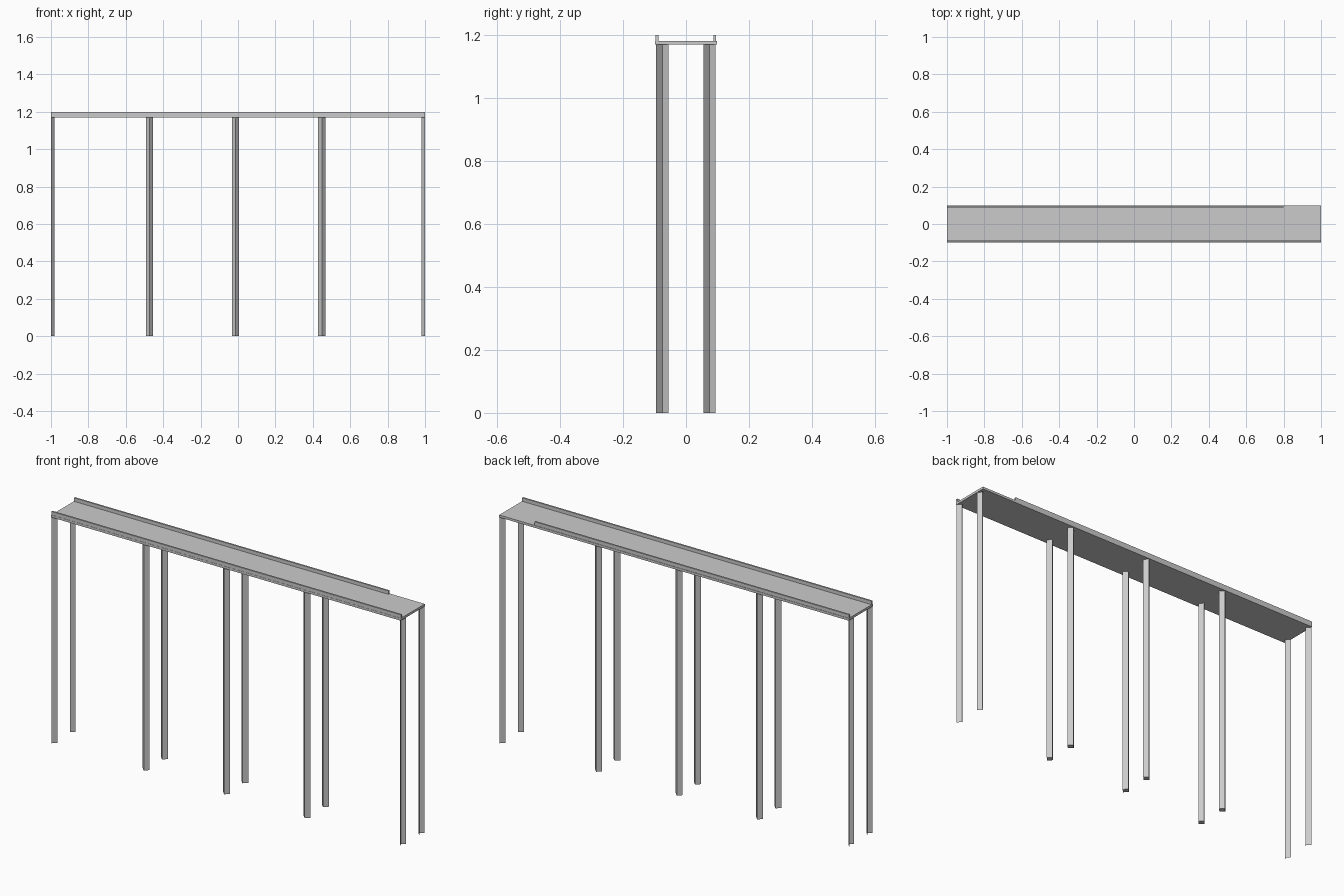
import bpy
import bmesh

if "Cube" in bpy.data.objects:
    bpy.data.objects.remove(bpy.data.objects["Cube"])

DECK_BOTTOM, DECK_TOP, RAIL_TOP = 1.17, 1.182, 1.2
LEG_R = 0.0195


def finish(name, bm):
    mesh = bpy.data.meshes.new(name)
    bm.to_mesh(mesh)
    bm.free()
    bpy.context.collection.objects.link(bpy.data.objects.new(name, mesh))


def box(name, x0, x1, y0, y1, z0, z1):
    bm = bmesh.new()
    bmesh.ops.create_cube(bm, size=1)
    for v in bm.verts:
        v.co = ((x0 + x1) / 2 + v.co.x * (x1 - x0),
                (y0 + y1) / 2 + v.co.y * (y1 - y0),
                (z0 + z1) / 2 + v.co.z * (z1 - z0))
    finish(name, bm)


def extruded_leg(name, outline, closed):
    """Vertical leg from a plan outline; open outlines give a folded sheet."""
    bm = bmesh.new()
    low = [bm.verts.new((x, y, 0)) for x, y in outline]
    high = [bm.verts.new((x, y, DECK_BOTTOM)) for x, y in outline]
    n = len(outline)
    for i in range(n if closed else n - 1):
        j = (i + 1) % n
        bm.faces.new((low[i], low[j], high[j], high[i]))
    if closed:
        bm.faces.new(low[::-1])
        bm.faces.new(high)
    finish(name, bm)


# Walkway deck and edge rails (the back rail stops short)
box("deck", -1, 1, -0.098, 0.098, DECK_BOTTOM, DECK_TOP)
box("front_rail", -1, 1, -0.097, -0.088, DECK_TOP, RAIL_TOP)
box("back_rail", -1, 0.8, 0.087, 0.096, DECK_TOP, RAIL_TOP)

for row, y in (("front", -0.075), ("back", 0.0745)):
    # Diamond-section inner legs
    for i, x in enumerate((-0.473, -0.013, 0.448)):
        extruded_leg(f"{row}_inner_leg_{i + 1}",
                     [(x + LEG_R, y), (x, y + LEG_R), (x - LEG_R, y), (x, y - LEG_R)], True)
    # End legs: open half diamonds, pointing inward
    for side, s in (("left", -1), ("right", 1)):
        extruded_leg(f"{row}_{side}_end_leg",
                     [(s, y + s * LEG_R), (s * (1 - LEG_R), y), (s, y - s * LEG_R)], False)
